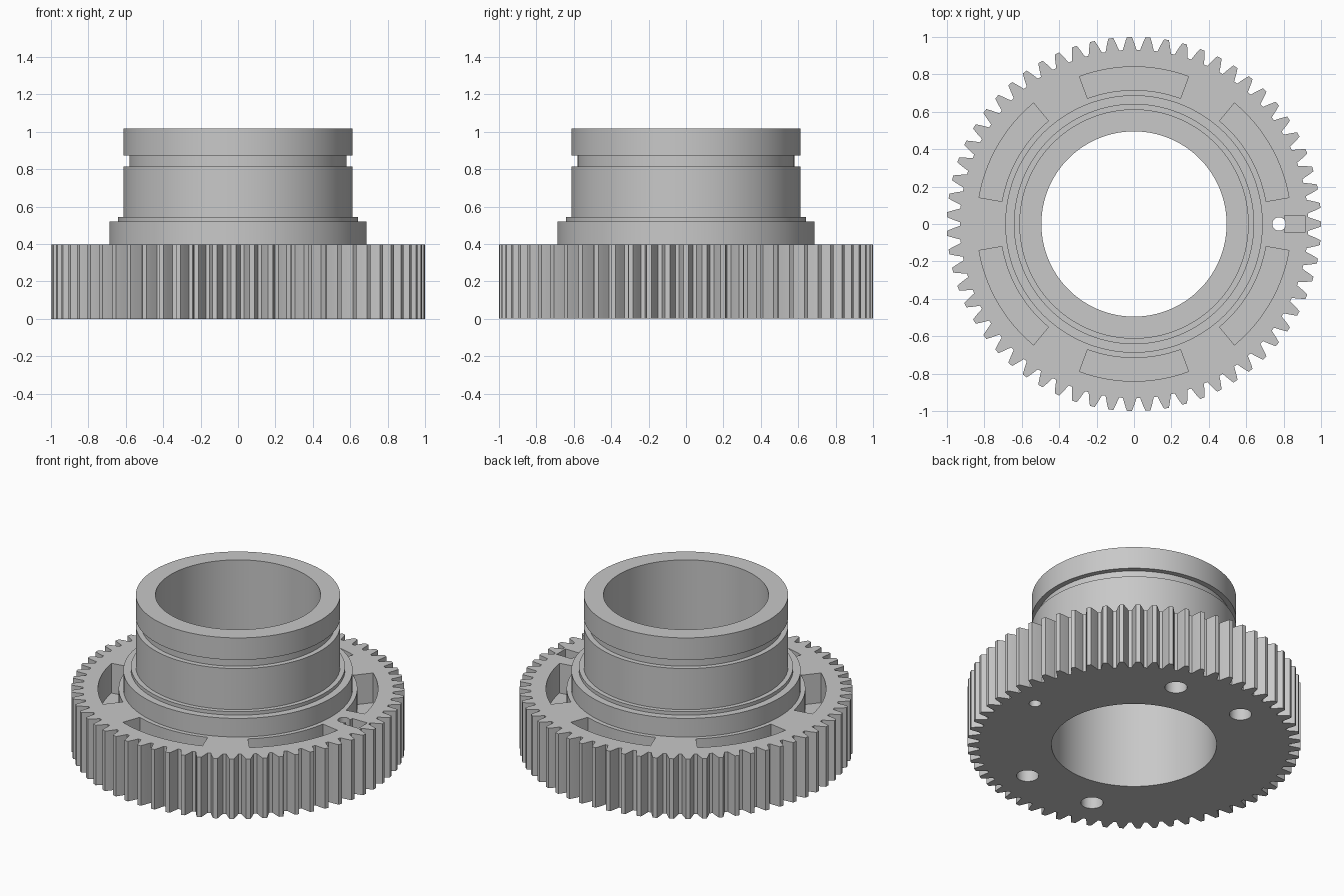
import bpy, bmesh, math

if "Cube" in bpy.data.objects:
    bpy.data.objects.remove(bpy.data.objects["Cube"])

TEETH = 63
GEAR_H = 0.397
SEG = 128

steel = bpy.data.materials.new("plain grey")
steel.diffuse_color = (0.58, 0.58, 0.58, 1)
steel.use_nodes = True
steel.node_tree.nodes["Principled BSDF"].inputs["Base Color"].default_value = steel.diffuse_color


def polar(r, a):
    return (r * math.cos(a), r * math.sin(a))


def circle(r, n, cx=0.0, cy=0.0):
    return [(cx + r * math.cos(2 * math.pi * i / n),
             cy + r * math.sin(2 * math.pi * i / n)) for i in range(n)]


def finish(bm, name):
    bmesh.ops.recalc_face_normals(bm, faces=bm.faces)
    mesh = bpy.data.meshes.new(name)
    bm.to_mesh(mesh)
    bm.free()
    mesh.materials.append(steel)
    ob = bpy.data.objects.new(name, mesh)
    bpy.context.collection.objects.link(ob)
    return ob


def prism(name, outline, z0, z1):
    """Straight solid over a flat outline."""
    bm = bmesh.new()
    low = [bm.verts.new((x, y, z0)) for x, y in outline]
    top = [bm.verts.new((x, y, z1)) for x, y in outline]
    bm.faces.new(low)
    bm.faces.new(top)
    n = len(outline)
    for i in range(n):
        j = (i + 1) % n
        bm.faces.new((low[i], low[j], top[j], top[i]))
    return finish(bm, name)


def turned(name, profile, n=SEG):
    """Solid of revolution from (radius, height) points, capped at both ends."""
    bm = bmesh.new()
    rings = [[bm.verts.new((x, y, z)) for x, y in circle(r, n)] for r, z in profile]
    for a, b in zip(rings, rings[1:]):
        for i in range(n):
            j = (i + 1) % n
            bm.faces.new((a[i], a[j], b[j], b[i]))
    bm.faces.new(rings[0])
    bm.faces.new(rings[-1])
    return finish(bm, name)


def combine(target, other, operation):
    mod = target.modifiers.new(operation.lower(), 'BOOLEAN')
    mod.operation = operation
    mod.solver = 'EXACT'
    mod.object = other
    bpy.context.view_layer.objects.active = target
    bpy.ops.object.modifier_apply(modifier=mod.name)
    bpy.data.objects.remove(other, do_unlink=True)


# Toothed wheel: curved flanks given as (radius, half width), narrowing to the tip
flank = [(0.931, 0.0365), (0.95, 0.0305), (0.97, 0.0242), (0.986, 0.0185), (1.0, 0.0130)]
outline = []
for t in range(TEETH):
    mid = 2 * math.pi * t / TEETH
    outline += [polar(r, mid - w / r) for r, w in flank]
    outline += [polar(r, mid + w / r) for r, w in reversed(flank)]
wheel = prism("gear_with_sleeve", outline, 0, GEAR_H)

# Stepped sleeve with a ring groove
sleeve = turned("sleeve", [
    (0.688, 0.2), (0.688, 0.52), (0.642, 0.52), (0.642, 0.543), (0.613, 0.543),
    (0.613, 0.815), (0.58, 0.815), (0.58, 0.872), (0.613, 0.872), (0.613, 1.018)])
combine(wheel, sleeve, 'UNION')

# Central bore
combine(wheel, prism("bore", circle(0.495, SEG), -0.1, 1.2), 'DIFFERENCE')

# Six curved pockets in the upper face
half = math.radians(20.3)
for k in range(6):
    mid = math.radians(30 + 60 * k)
    arc = [mid - half + 2 * half * i / 16 for i in range(17)]
    shape = [polar(0.84, a) for a in arc] + [polar(0.716, a) for a in reversed(arc)]
    combine(wheel, prism("pocket", shape, 0.2, 0.6 if k < 0 else 0.45), 'DIFFERENCE')

# Four blind holes in the underside
for deg in (70, 110, 250, 290):
    cx, cy = polar(0.737, math.radians(deg))
    combine(wheel, prism("blind_hole", circle(0.067, 32, cx, cy), -0.1, 0.15), 'DIFFERENCE')

# Small pin hole through the wheel and the shallow slot beside it
combine(wheel, prism("pin_hole", circle(0.036, 32, 0.775, 0.0), -0.1, 0.5), 'DIFFERENCE')
slot = [(0.805, -0.046), (0.915, -0.046), (0.915, 0.046), (0.805, 0.046)]
combine(wheel, prism("slot", slot, 0.3, 0.5), 'DIFFERENCE')

# Smooth round walls, crisp edges
bpy.ops.object.select_all(action='DESELECT')
wheel.select_set(True)
bpy.context.view_layer.objects.active = wheel
bpy.ops.object.shade_smooth_by_angle(angle=math.radians(25))
